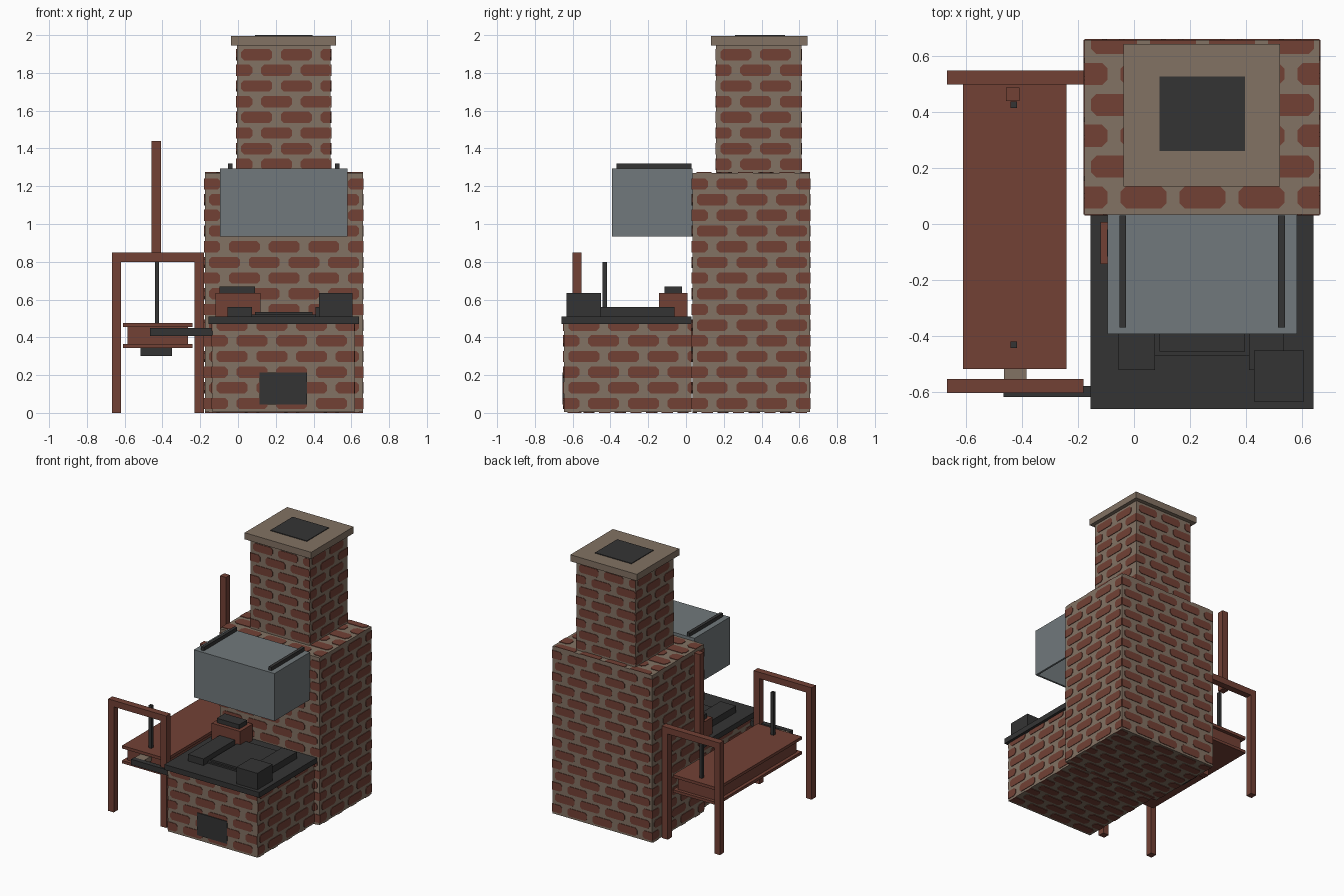
import bpy
import bmesh
from mathutils import Vector

cube = bpy.data.objects.get("Cube")
if cube:
    bpy.data.objects.remove(cube, do_unlink=True)


def material(name, rgb):
    m = bpy.data.materials.new(name)
    m.use_nodes = True
    m.diffuse_color = (*rgb, 1)
    m.node_tree.nodes["Principled BSDF"].inputs["Base Color"].default_value = (*rgb, 1)
    return m


RED = material("brick red", (0.17, 0.053, 0.036))
MORTAR = material("mortar tan", (0.225, 0.168, 0.125))
STEEL = material("steel grey", (0.165, 0.19, 0.2))
IRON = material("dark iron", (0.034, 0.034, 0.034))


def finish(name, bm, *mats):
    bmesh.ops.recalc_face_normals(bm, faces=bm.faces)
    mesh = bpy.data.meshes.new(name)
    bm.to_mesh(mesh)
    bm.free()
    for m in mats:
        mesh.materials.append(m)
    ob = bpy.data.objects.new(name, mesh)
    bpy.context.collection.objects.link(ob)
    return ob


def add_box(bm, x, y, z):
    verts = bmesh.ops.create_cube(bm, size=1)["verts"]
    for v in verts:
        for i, (lo, hi) in enumerate((x, y, z)):
            v.co[i] = lo if v.co[i] < 0 else hi


def box(name, mat, x, y, z):
    bm = bmesh.new()
    add_box(bm, x, y, z)
    return finish(name, bm, mat)


RAISE = 0.004  # brick relief


def add_bricks(bm, origin, u, v, w, h, pitch=0.21, course=0.083):
    """Staggered blunt-ended bricks clipped to a w by h wall."""
    origin, u, v = Vector(origin), Vector(u), Vector(v)
    normal = u.cross(v)
    a, b = pitch * 0.39, course * 0.36
    c = b * 0.5
    outline = [(-a, -b + c), (-a + c, -b), (a - c, -b), (a, -b + c),
               (a, b - c), (a - c, b), (-a + c, b), (-a, b - c)]
    for row in range(int(h / course) + 2):
        cv = course * (row + 0.55)
        for col in range(int(w / pitch) + 3):
            cu = pitch * (col + 0.5 * (row % 2))
            pts = []
            for du, dv in outline:
                p = (min(max(cu + du, 0), w), min(max(cv + dv, 0), h))
                if p not in pts:
                    pts.append(p)
            us, vs = zip(*pts)
            if max(us) - min(us) < 0.01 or max(vs) - min(vs) < 0.01:
                continue
            face = bm.faces.new([bm.verts.new(origin + u * s + v * t) for s, t in pts])
            ext = bmesh.ops.extrude_face_region(bm, geom=[face])["geom"]
            top = [g for g in ext if isinstance(g, bmesh.types.BMVert)]
            bmesh.ops.translate(bm, verts=top, vec=normal * RAISE)


def brickwork(name, x, y, z, top=False, bottom=False):
    """Mortar block with bricks on its sides, and on its ends if asked."""
    x, y = [(lo + RAISE, hi - RAISE) for lo, hi in (x, y)]
    if bottom:
        z = (z[0] + RAISE, z[1])
    box(name + "_mortar", MORTAR, x, y, z)
    w, d, h = x[1] - x[0], y[1] - y[0], z[1] - z[0]
    X, Y, Z = Vector((1, 0, 0)), Vector((0, 1, 0)), Vector((0, 0, 1))
    bm = bmesh.new()
    add_bricks(bm, (x[0], y[0], z[0]), X, Z, w, h)
    add_bricks(bm, (x[1], y[0], z[0]), Y, Z, d, h)
    add_bricks(bm, (x[1], y[1], z[0]), -X, Z, w, h)
    add_bricks(bm, (x[0], y[1], z[0]), -Y, Z, d, h)
    if top:
        add_bricks(bm, (x[0], y[0], z[1]), X, Y, w, d, course=0.11)
    if bottom:
        add_bricks(bm, (x[0], y[1], z[0]), X, -Y, w, d)
    finish(name + "_bricks", bm, RED)


# Masonry
brickwork("hearth", (-0.14, 0.62), (-0.65, 0.034), (0, 0.475), bottom=True)
brickwork("back_stack", (-0.18, 0.665), (0.03, 0.66), (0, 1.27), top=True, bottom=True)
brickwork("chimney", (-0.01, 0.495), (0.155, 0.615), (1.27, 1.95))
box("chimney_cap", MORTAR, (-0.037, 0.52), (0.133, 0.642), (1.945, 1.995))
box("flue_opening", IRON, (0.09, 0.395), (0.26, 0.525), (1.985, 2.0))
box("ash_door", IRON, (0.115, 0.365), (-0.655, -0.64), (0.045, 0.215))

# Hearth top and fire bed
box("hearth_slab", IRON, (-0.155, 0.64), (-0.66, 0.03), (0.47, 0.51))
for side, x in (("right", (-0.055, 0.075)), ("left", (0.41, 0.535))):
    box(side + "_fire_rim", IRON, x, (-0.52, -0.06), (0.5, 0.56))
box("fire_bed", IRON, (0.075, 0.41), (-0.47, -0.06), (0.5, 0.522))
box("coals", IRON, (0.09, 0.395), (-0.455, -0.075), (0.51, 0.535))
box("quench_box", IRON, (0.428, 0.605), (-0.632, -0.45), (0.5, 0.635))
box("tool_block", RED, (-0.12, 0.118), (-0.143, 0.008), (0.5, 0.635))
box("tool_block_lid", IRON, (-0.097, 0.09), (-0.115, -0.02), (0.63, 0.668))

# Smoke hood, open underneath
bm = bmesh.new()
add_box(bm, (-0.095, 0.58), (-0.392, 0.034), (0.933, 1.293))
bm.normal_update()
bmesh.ops.delete(bm, geom=[f for f in bm.faces if f.normal.z < -0.5], context="FACES")
hood = finish("smoke_hood", bm, STEEL)
shell = hood.modifiers.new("sheet", "SOLIDIFY")
shell.thickness = 0.02
shell.offset = -1
for side, x in (("right", -0.052), ("left", 0.514)):
    box(side + "_hood_rail", IRON, (x, x + 0.024), (-0.368, 0.03), (1.29, 1.32))

# Gate frames that carry the bellows
for end, y in (("front", (-0.602, -0.552)), ("back", (0.497, 0.547))):
    bm = bmesh.new()
    for x in ((-0.667, -0.62), (-0.23, -0.18)):
        add_box(bm, x, y, (0, 0.8))
    add_box(bm, (-0.667, -0.18), y, (0.8, 0.848))
    finish(end + "_frame", bm, RED)

# Bellows boards, body, rods and pole
for level, z in (("upper", (0.455, 0.477)), ("lower", (0.343, 0.364))):
    box(level + "_bellows_board", RED, (-0.61, -0.24), (-0.517, 0.5), z)
box("bellows_body", RED, (-0.585, -0.265), (-0.49, 0.475), (0.36, 0.46))
box("bellows_weight", IRON, (-0.515, -0.35), (-0.08, 0.08), (0.302, 0.345))
for end, y in (("front", -0.43), ("back", 0.425)):
    box(end + "_bellows_rod", IRON, (-0.44, -0.417), (y - 0.011, y + 0.011), (0.47, 0.8))
box("pump_pole", RED, (-0.457, -0.408), (0.438, 0.487), (0.8, 1.44))

# Air pipe from bellows to hearth
box("bellows_nozzle", MORTAR, (-0.463, -0.383), (-0.585, -0.48), (0.41, 0.448))
box("air_pipe", IRON, (-0.465, -0.13), (-0.616, -0.578), (0.408, 0.45))
